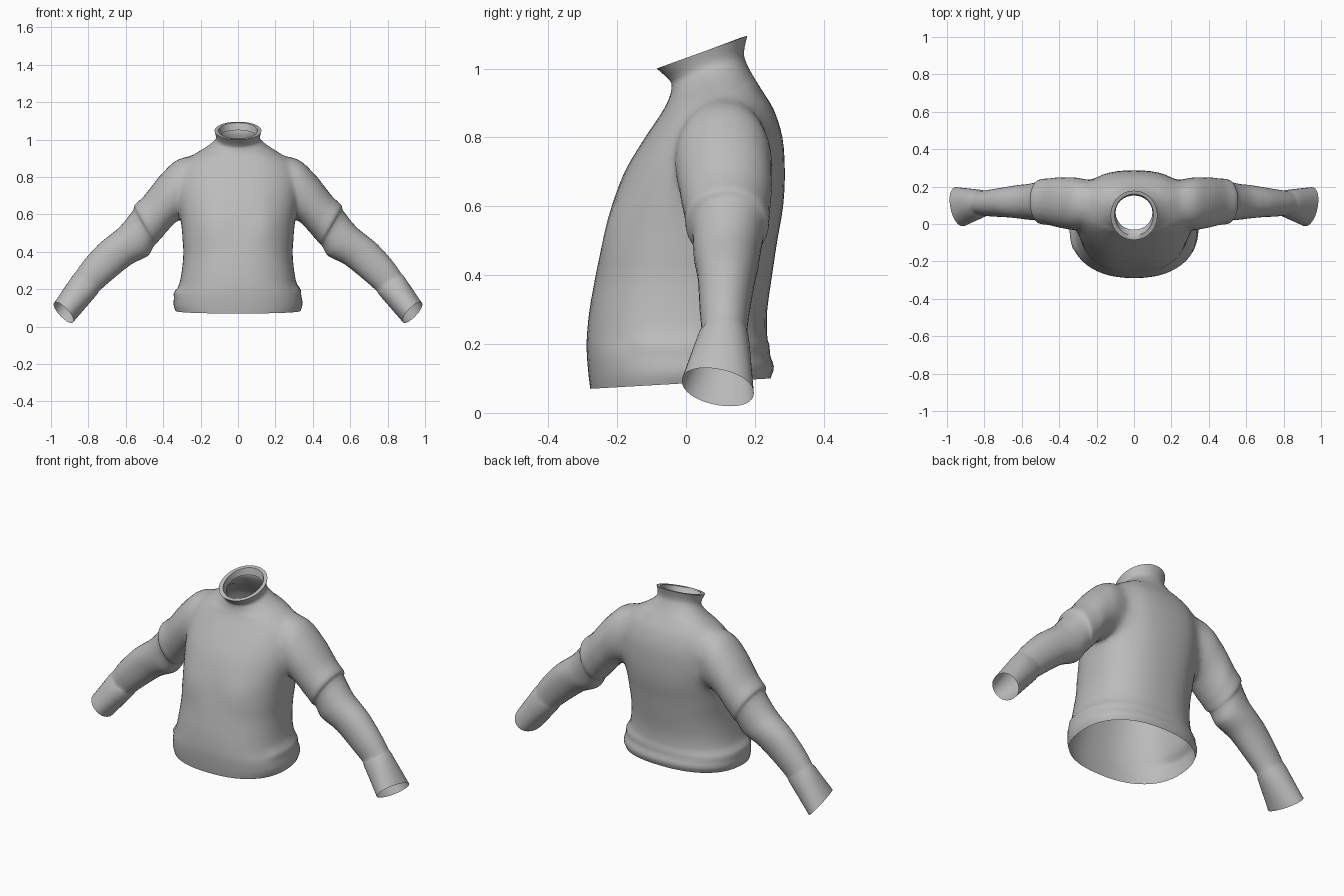
import bpy, bmesh, math
from mathutils import Vector

default_cube = bpy.data.objects.get("Cube")
if default_cube:
    bpy.data.objects.remove(default_cube, do_unlink=True)

# Single cloth colour
cloth = bpy.data.materials.new("grey_cloth")
cloth.use_nodes = True
cloth.diffuse_color = (0.5, 0.5, 0.5, 1)
cloth.node_tree.nodes["Principled BSDF"].inputs["Base Color"].default_value = (0.5, 0.5, 0.5, 1)


def refine(rows, steps):
    """Add in-between sections along a smooth spline through the given ones."""
    result = []
    for i in range(len(rows) - 1):
        before, start = rows[max(i - 1, 0)], rows[i]
        end, after = rows[i + 1], rows[min(i + 2, len(rows) - 1)]
        for k in range(steps):
            t = k / steps
            result.append([
                b + 0.5 * t * (c - a + t * (2 * a - 5 * b + 4 * c - d + t * (3 * (b - c) + d - a)))
                for a, b, c, d in zip(before, start, end, after)])
    return result + [list(rows[-1])]


def rounded(angle, power):
    """Point on a slightly squared unit circle."""
    c, s = math.cos(angle), math.sin(angle)
    return (math.copysign(abs(c) ** (2 / power), c),
            math.copysign(abs(s) ** (2 / power), s))


def loft(name, rings):
    """Closed skin through a list of rings, with one flat cap at each end."""
    bm = bmesh.new()
    loops = [[bm.verts.new(p) for p in ring] for ring in rings]
    for low, high in zip(loops, loops[1:]):
        for i in range(len(low)):
            j = (i + 1) % len(low)
            bm.faces.new((low[i], low[j], high[j], high[i]))
    bm.faces.new(loops[0])
    bm.faces.new(loops[-1])
    bmesh.ops.recalc_face_normals(bm, faces=bm.faces)
    mesh = bpy.data.meshes.new(name)
    bm.to_mesh(mesh)
    bm.free()
    mesh.materials.append(cloth)
    obj = bpy.data.objects.new(name, mesh)
    bpy.context.collection.objects.link(obj)
    return obj


def torso_ring(row, sides=56):
    front_y, front_z, back_y, back_z, width = row
    power = 2.35 if width > 0.2 else 2.05
    ring = []
    for i in range(sides):
        x, t = rounded(math.tau * i / sides, power)
        blend = (t + 1) / 2
        ring.append((width * x,
                     front_y + (back_y - front_y) * blend,
                     front_z + (back_z - front_z) * blend))
    return ring


def sleeve_ring(row, side, sides=36):
    top_x, top_z, under_x, under_z, front_y, back_y, skew = row
    ring = []
    for i in range(sides):
        u, v = rounded(math.tau * i / sides, 2.1)
        blend = (u + 1) / 2
        pull = skew * (1 - v) / 2
        ring.append((side * (under_x + (top_x - under_x) * blend - pull),
                     front_y + (back_y - front_y) * (v + 1) / 2,
                     under_z + (top_z - under_z) * blend + pull))
    return ring


# Body and neck: front y, front z, back y, back z, half width
body_rows = [
    (-.278, .07, .245, .10, .335), (-.283, .11, .255, .135, .345),
    (-.288, .17, .238, .18, .335), (-.288, .22, .235, .23, .315),
    (-.28, .3, .236, .3, .30), (-.262, .4, .25, .4, .292),
    (-.24, .5, .265, .5, .30), (-.215, .6, .282, .6, .312),
    (-.178, .7, .287, .7, .322), (-.125, .79, .28, .8, .318),
    (-.085, .85, .255, .88, .295), (-.06, .89, .225, .93, .25),
    (-.047, .92, .2, .97, .19), (-.042, .945, .178, 1.01, .14),
    (-.047, .965, .168, 1.045, .117), (-.085, 1.0, .178, 1.095, .125)]
# Folded lip of the collar
lip_rows = [(-.062, 1.006, .16, 1.09, .104), (-.03, .98, .152, 1.05, .098)]
sweater = loft("sweater", [torso_ring(r) for r in refine(body_rows, 3) + lip_rows])

# Sleeve: top x, top z, under x, under z, front y, back y, slant
sleeve_rows = [
    (.12, .88, .14, .64, .03, .2, 0), (.29, .912, .29, .575, -.03, .25, 0),
    (.37, .862, .335, .555, -.032, .252, 0), (.45, .765, .38, .505, -.015, .248, 0),
    (.505, .695, .41, .475, -.005, .243, 0), (.553, .65, .435, .445, 0, .24, 0),
    (.562, .62, .45, .43, .018, .227, 0), (.63, .535, .475, .385, .022, .215, 0),
    (.69, .485, .505, .365, .028, .21, 0), (.75, .435, .575, .33, .035, .2, 0),
    (.83, .345, .68, .245, .04, .185, 0), (.875, .28, .745, .187, .045, .178, 0),
    (.89, .265, .76, .165, .035, .183, .005), (1.0, .11, .9, .005, -.012, .197, .035)]
sleeves = [loft(n + "_sleeve", [sleeve_ring(r, s) for r in refine(sleeve_rows, 3)])
           for n, s in (("left", 1), ("right", -1))]

# Merge sleeves into the body
for sleeve in sleeves:
    join = sweater.modifiers.new("join_" + sleeve.name, 'BOOLEAN')
    join.operation = 'UNION'
    join.solver = 'EXACT'
    join.object = sleeve
merged = bpy.data.meshes.new_from_object(
    sweater.evaluated_get(bpy.context.evaluated_depsgraph_get()))
sweater.modifiers.clear()
sweater.data = merged
for sleeve in sleeves:
    bpy.data.objects.remove(sleeve, do_unlink=True)

bm = bmesh.new()
bm.from_mesh(merged)

# Open the hem, neck and cuffs
caps = [f for f in bm.faces if len(f.verts) > 24]
bmesh.ops.delete(bm, geom=caps, context='FACES')
bmesh.ops.remove_doubles(bm, verts=bm.verts, dist=0.004)

# Soften the shoulder and armpit joins
joins = [v for v in bm.verts if 0.17 < abs(v.co.x) < 0.40 and v.co.z > 0.47]
for _ in range(6):
    bmesh.ops.smooth_vert(bm, verts=joins, factor=0.5,
                          use_axis_x=True, use_axis_y=True, use_axis_z=True)

# Gentle chest fullness and uneven cloth folds above the hem
for v in bm.verts:
    x, y, z = v.co
    if y < 0 and abs(x) < 0.33:
        spread = (abs(x) - 0.16) ** 2 + (z - 0.53) ** 2
        v.co += Vector((0, -0.014, 0)) * math.exp(-spread / 0.009)
    if abs(x) < 0.36 and z < 0.3 and y > -0.15:
        fold = math.exp(-((z - 0.19 - 0.03 * x) / 0.02) ** 2)
        v.co += Vector((x, y, 0)) * 0.03 * fold

bmesh.ops.recalc_face_normals(bm, faces=bm.faces)
bm.to_mesh(merged)
bm.free()

# Smooth cloth with a crisp collar rim
bpy.ops.object.select_all(action='DESELECT')
sweater.select_set(True)
bpy.context.view_layer.objects.active = sweater
bpy.ops.object.shade_smooth_by_angle(angle=math.radians(55))
